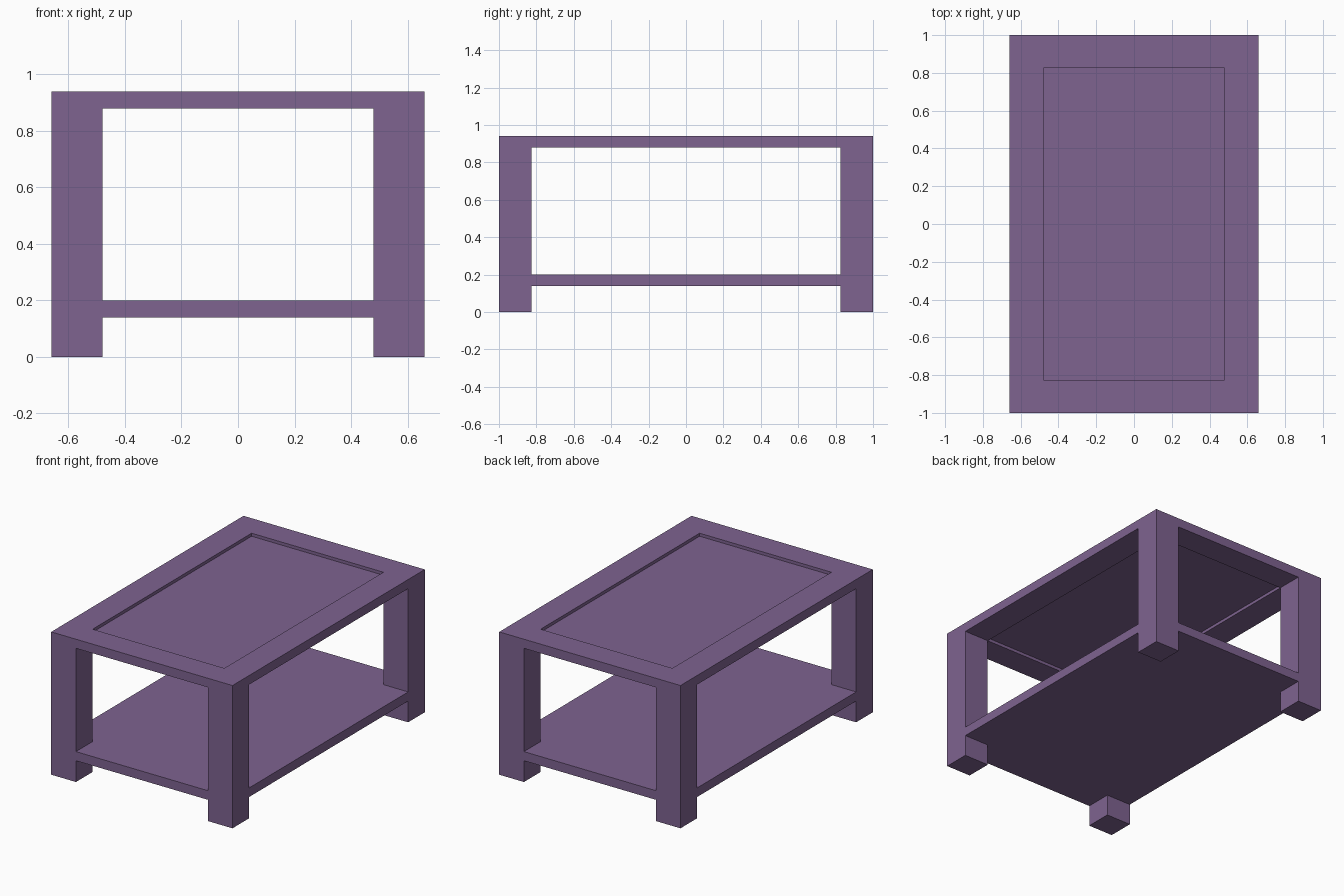
import bpy, bmesh

if "Cube" in bpy.data.objects:
    bpy.data.objects.remove(bpy.data.objects["Cube"])

HX, HY = 0.66, 1.0        # outer half sizes
IX, IY = 0.48, 0.827      # inner half sizes (inside faces of the legs)

purple = bpy.data.materials.new("purple_paint")
purple.diffuse_color = (0.21, 0.125, 0.28, 1)
purple.use_nodes = True
purple.node_tree.nodes["Principled BSDF"].inputs["Base Color"].default_value = purple.diffuse_color


def finish(bm, name):
    bmesh.ops.recalc_face_normals(bm, faces=bm.faces)
    mesh = bpy.data.meshes.new(name)
    bm.to_mesh(mesh)
    bm.free()
    mesh.materials.append(purple)
    obj = bpy.data.objects.new(name, mesh)
    bpy.context.collection.objects.link(obj)
    return obj


def slab(name, outline, z0, z1):
    """Extrude a flat outline from z0 up to z1."""
    bm = bmesh.new()
    face = bm.faces.new([bm.verts.new((x, y, z0)) for x, y in outline])
    ext = bmesh.ops.extrude_face_region(bm, geom=[face])["geom"]
    up = [v for v in ext if isinstance(v, bmesh.types.BMVert)]
    bmesh.ops.translate(bm, verts=up, vec=(0, 0, z1 - z0))
    return finish(bm, name)


def rect(x0, x1, y0, y1):
    return [(x0, y0), (x1, y0), (x1, y1), (x0, y1)]


def ring(name, outer, inner, z0, z1):
    """Rectangular frame with an open middle."""
    bm = bmesh.new()
    o0, o1, i0, i1 = [[bm.verts.new((x, y, z)) for x, y in pts]
                      for pts in (outer, inner) for z in (z0, z1)]
    for a, b in ((o0, o1), (o1, i1), (i1, i0), (i0, o0)):
        for k in range(4):
            n = (k + 1) % 4
            bm.faces.new((a[k], a[n], b[n], b[k]))
    return finish(bm, name)


# Table top: frame with a slightly recessed panel
ring("top_frame", rect(-HX, HX, -HY, HY), rect(-IX, IX, -IY, IY), 0.88, 0.94)
slab("top_panel", rect(-IX, IX, -IY, IY), 0.90, 0.92)

# Four square legs
for sx, side in ((-1, "left"), (1, "right")):
    for sy, end in ((-1, "front"), (1, "back")):
        xs, ys = sorted((sx * IX, sx * HX)), sorted((sy * IY, sy * HY))
        slab(f"{end}_{side}_leg", rect(*xs, *ys), 0, 0.88)

# Lower shelf, notched at the corners to fit around the legs
shelf = [(IX, -HY), (IX, -IY), (HX, -IY), (HX, IY), (IX, IY), (IX, HY)]
shelf += [(-x, -y) for x, y in shelf]
slab("lower_shelf", shelf, 0.14, 0.20)
